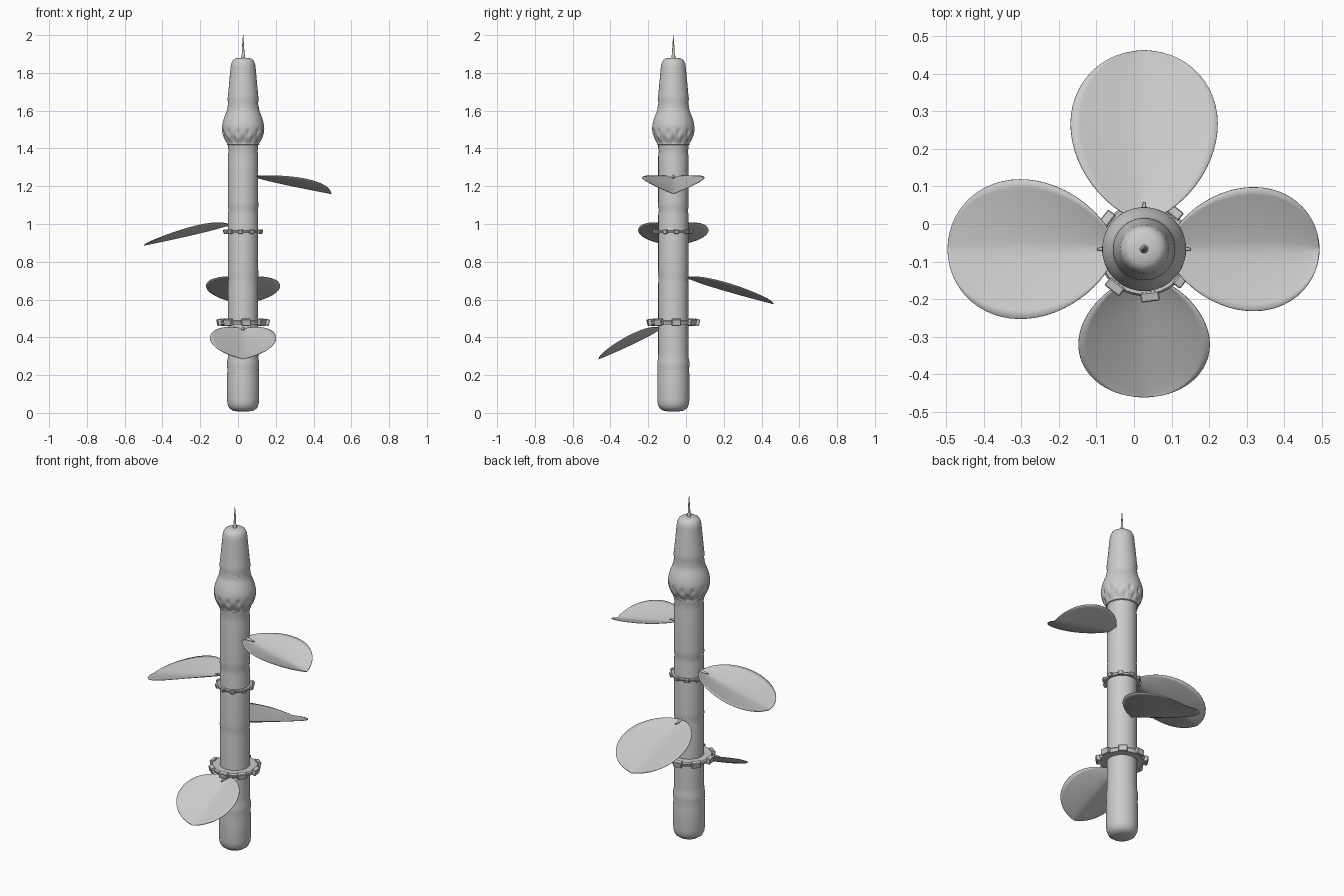
import bpy, bmesh, math
from mathutils import Matrix, Vector

if "Cube" in bpy.data.objects:
    bpy.data.objects.remove(bpy.data.objects["Cube"])

CX, CY = 0.027, -0.067          # stalk axis

mat = bpy.data.materials.new("plain grey")
mat.diffuse_color = (0.6, 0.6, 0.6, 1)
mat.use_nodes = True
mat.node_tree.nodes["Principled BSDF"].inputs["Base Color"].default_value = mat.diffuse_color


def finish(name, bm, angle=40):
    bmesh.ops.recalc_face_normals(bm, faces=bm.faces[:])
    me = bpy.data.meshes.new(name)
    bm.to_mesh(me)
    bm.free()
    me.materials.append(mat)
    ob = bpy.data.objects.new(name, me)
    bpy.context.collection.objects.link(ob)
    bpy.ops.object.select_all(action='DESELECT')
    ob.select_set(True)
    bpy.context.view_layer.objects.active = ob
    bpy.ops.object.shade_smooth_by_angle(angle=math.radians(angle))
    return ob


def lathe(name, profile, segs=48, closed=False, bump=None):
    """Revolve (radius, z) points about the stalk axis."""
    bm = bmesh.new()
    rings = []
    for r, z in profile:
        ring = []
        for i in range(segs):
            a = 2 * math.pi * i / segs
            rr = r - (bump(a, z) if bump else 0)
            ring.append(bm.verts.new((CX + rr * math.cos(a), CY + rr * math.sin(a), z)))
        rings.append(ring)
    pairs = list(zip(rings, rings[1:] + rings[:1])) if closed else list(zip(rings, rings[1:]))
    for lo, hi in pairs:
        for i in range(segs):
            j = (i + 1) % segs
            bm.faces.new((lo[i], lo[j], hi[j], hi[i]))
    if not closed:
        bm.faces.new(rings[0])
        bm.faces.new(rings[-1])
    return finish(name, bm)


# jointed stalk with slight ridges at each node
lathe("stalk", [
    (0.03, 0.008), (0.055, 0.012), (0.073, 0.025), (0.082, 0.045), (0.085, 0.07),
    (0.085, 0.2), (0.083, 0.225), (0.085, 0.25), (0.085, 0.27), (0.081, 0.29),
    (0.08, 0.32), (0.08, 0.69), (0.078, 0.71), (0.081, 0.73), (0.08, 0.76),
    (0.08, 1.05), (0.077, 1.075), (0.081, 1.09), (0.08, 1.12),
    (0.08, 1.36), (0.077, 1.385), (0.08, 1.4), (0.08, 1.45)])

# tapered cap above the bulb
lathe("cap", [
    (0.085, 1.57), (0.083, 1.62), (0.079, 1.64), (0.083, 1.66), (0.08, 1.68),
    (0.066, 1.83), (0.063, 1.85), (0.054, 1.868), (0.04, 1.877), (0.015, 1.88)])


# bulb with two staggered rows of dimples on its underside
def dimples(a, z):
    d = 0
    for row, zc in enumerate((1.447, 1.485)):
        fade = max(0, 1 - ((z - zc) / 0.022) ** 2)
        d += 0.007 * fade * max(0, math.cos(12 * a + row * math.pi)) ** 0.7
    return d


bulb = [(0.076, 1.415), (0.086, 1.42)]
for i in range(19):
    z = 1.428 + 0.172 * i / 18
    bulb.append((0.086 + 0.026 * math.sin(math.pi * (i / 18) ** 0.85), z))
bulb += [(0.083, 1.615), (0.081, 1.63)]
lathe("bulb", bulb, segs=96, bump=dimples)

# spike on top
lathe("top_spike", [(0.011, 1.865), (0.011, 1.885), (0.007, 1.9), (0.0055, 1.94), (0.0008, 2.0)], 12)


# collars with blocks around the rim
def collar(name, z, r_in, r_out, h, count, block, phase):
    lathe(name, [(r_in, z - h / 2), (r_out - h * 0.3, z - h / 2),
                 (r_out, z + h * 0.2), (r_out - h * 0.2, z + h / 2), (r_in, z + h / 2)], 48, True)
    bm = bmesh.new()
    for k in range(count):
        a = phase + 2 * math.pi * k / count
        m = (Matrix.Translation((CX, CY, z)) @ Matrix.Rotation(a, 4, 'Z')
             @ Matrix.Translation((r_out, 0, 0)) @ Matrix.Rotation(math.radians(12), 4, 'Y')
             @ Matrix.Diagonal((*block, 1)))
        bmesh.ops.create_cube(bm, size=1, matrix=m)
    bmesh.ops.bevel(bm, geom=bm.edges[:], offset=0.003, segments=1, affect='EDGES')
    finish(name + "_blocks", bm, 25)


collar("lower_collar", 0.48, 0.075, 0.125, 0.026, 8, (0.026, 0.05, 0.034), math.radians(7))
collar("upper_collar", 0.96, 0.075, 0.097, 0.014, 10, (0.016, 0.026, 0.022), math.radians(10))


# broad drooping leaves, folded along the midrib
def leaf(name, angle, start, end, half, z0, z1, rise, slope):
    nu, nv = 28, 8
    a, b = 0.66, 0.5
    peak = (a / (a + b)) ** a * (b / (a + b)) ** b
    bm = bmesh.new()
    rows = []
    rot = Matrix.Translation((CX, CY, 0)) @ Matrix.Rotation(math.radians(angle), 4, 'Z')
    for i in range(nu + 1):
        t = (1 - math.cos(math.pi * (0.03 + 0.965 * i / nu))) / 2
        w = t ** a * (1 - t) ** b / peak
        row = []
        for j in range(-nv, nv + 1):
            s = j / nv
            lift = rise * w * abs(s) ** 1.3 * (1 + slope * (0.5 - t))
            z = z0 + (z1 - z0) * t ** 0.85 + lift
            row.append(bm.verts.new(rot @ Vector((start + (end - start) * t, half * w * s, z))))
        rows.append(row)
    for p, q in zip(rows, rows[1:]):
        for j in range(2 * nv):
            bm.faces.new((p[j], q[j], q[j + 1], p[j + 1]))
    ob = finish(name, bm, 60)
    sol = ob.modifiers.new("thickness", 'SOLIDIFY')
    sol.thickness = 0.003
    sol.offset = 0
    # pointed leaf stem
    bm = bmesh.new()
    m = (rot @ Matrix.Translation((0.095, 0, z0 - 0.002))
         @ Matrix.Rotation(math.radians(97), 4, 'Y'))
    bmesh.ops.create_cone(bm, cap_ends=True, segments=10, radius1=0.011, radius2=0.003,
                          depth=0.06, matrix=m)
    finish(name + "_stem", bm)


leaf("right_leaf", 0, 0.06, 0.467, 0.165, 1.25, 1.16, 0.05, -0.5)
leaf("left_leaf", 180, 0.075, 0.524, 0.186, 0.995, 0.887, 0.043, 1.0)
leaf("front_leaf", 270, 0.07, 0.395, 0.175, 0.445, 0.285, 0.055, 0.6)
leaf("back_leaf", 90, 0.075, 0.53, 0.196, 0.715, 0.577, 0.045, 0.6)
